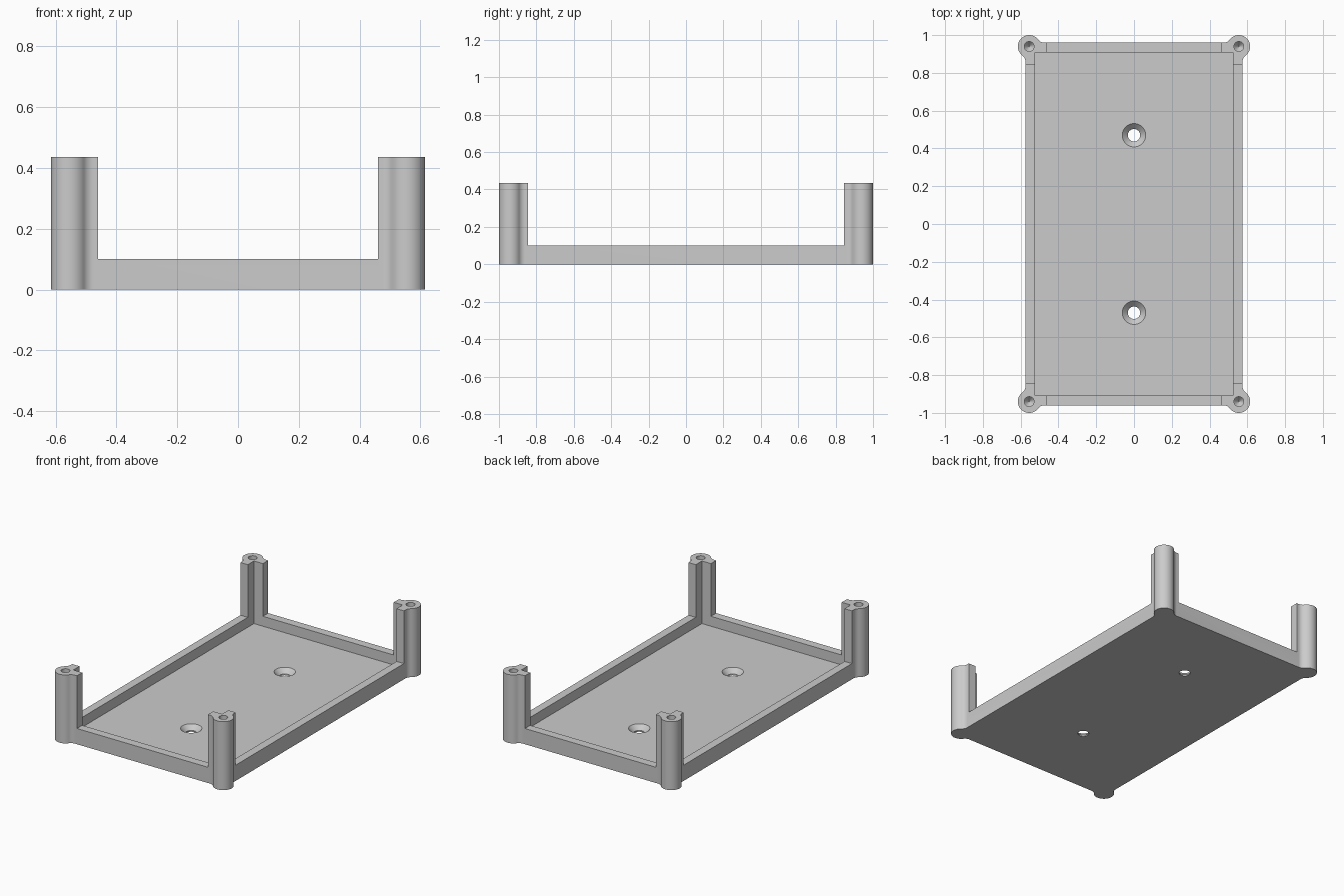
import bpy, bmesh, math
from mathutils import Vector

if "Cube" in bpy.data.objects:
    bpy.data.objects.remove(bpy.data.objects["Cube"], do_unlink=True)

# Main dimensions
POST_X, POST_Y, POST_R, POST_H = 0.555, 0.94, 0.06, 0.435
FILLET = 0.04
WALL_H, FLOOR = 0.10, 0.037
INNER_X, INNER_Y = 0.523, 0.907
ARM_X, ARM_Y = 0.46, 0.845

grey = bpy.data.materials.new("light_grey")
grey.use_nodes = True
grey.diffuse_color = (0.6, 0.6, 0.6, 1)
grey.node_tree.nodes["Principled BSDF"].inputs["Base Color"].default_value = (0.6, 0.6, 0.6, 1)


def make_object(name, bm):
    bmesh.ops.recalc_face_normals(bm, faces=bm.faces)
    mesh = bpy.data.meshes.new(name)
    bm.to_mesh(mesh)
    bm.free()
    mesh.materials.append(grey)
    obj = bpy.data.objects.new(name, mesh)
    bpy.context.collection.objects.link(obj)
    return obj


def arc(cx, cy, r, start, end, steps):
    angles = [math.radians(start + (end - start) * i / steps) for i in range(steps + 1)]
    return [(cx + r * math.cos(a), cy + r * math.sin(a)) for a in angles]


def box(name, x, y, low, high):
    bm = bmesh.new()
    bmesh.ops.create_cube(bm, size=1)
    for v in bm.verts:
        v.co = Vector((v.co.x * 2 * x, v.co.y * 2 * y, low if v.co.z < 0 else high))
    return make_object(name, bm)


def lathe(name, cx, cy, profile, sides=40):
    """Solid of revolution about a vertical axis from (radius, z) points."""
    bm = bmesh.new()
    rings = []
    for r, z in profile:
        rings.append([bm.verts.new((x, y, z)) for x, y in arc(cx, cy, r, 0, 360, sides)[:-1]])
    for low, high in zip(rings, rings[1:]):
        for i in range(sides):
            j = (i + 1) % sides
            bm.faces.new((low[i], low[j], high[j], high[i]))
    bm.faces.new(rings[0][::-1])
    bm.faces.new(rings[-1])
    return make_object(name, bm)


# Footprint: one rounded post corner with hollow fillets, mirrored to all four
touch = math.degrees(math.atan2(0.08, 0.06))
corner = arc(POST_X + 0.06, POST_Y - 0.08, FILLET, 180, 180 - touch, 8)
corner += arc(POST_X, POST_Y, POST_R, -touch, 90 + touch, 32)[1:]
corner += arc(POST_X - 0.08, POST_Y + 0.06, FILLET, 270 + touch, 270, 8)[1:]
outline = []
for sx, sy in ((1, 1), (-1, 1), (-1, -1), (1, -1)):
    pts = [(x * sx, y * sy) for x, y in corner]
    outline += pts if sx * sy > 0 else pts[::-1]

bm = bmesh.new()
base = bm.faces.new([bm.verts.new((x, y, 0)) for x, y in outline])
top = bmesh.ops.extrude_face_region(bm, geom=[base])
bmesh.ops.translate(bm, vec=(0, 0, POST_H),
                    verts=[g for g in top["geom"] if isinstance(g, bmesh.types.BMVert)])
tray = make_object("mounting_tray", bm)

# Cutters: inner pocket, and the openings between the posts
cutters = [
    box("pocket_cutter", INNER_X, INNER_Y, FLOOR, 1),
    box("end_opening_cutter", ARM_X, 1.2, WALL_H, 1),
    box("side_opening_cutter", 1.2, ARM_Y, WALL_H, 1),
]
# Countersunk holes through the floor
for y in (-0.47, 0.47):
    cutters.append(lathe("floor_hole_cutter", 0, y,
                         [(0.033, -0.1), (0.033, 0.008), (0.062, FLOOR), (0.062, 0.08)]))
# Blind pilot holes in the post tops
for sx in (-1, 1):
    for sy in (-1, 1):
        cutters.append(lathe("pilot_hole_cutter", sx * POST_X, sy * POST_Y,
                             [(0.002, 0.12), (0.026, 0.15), (0.026, 0.5)], 24))

for cutter in cutters:
    cutter.hide_render = True
    mod = tray.modifiers.new(cutter.name, 'BOOLEAN')
    mod.operation = 'DIFFERENCE'
    mod.solver = 'EXACT'
    mod.object = cutter

# Keep the cut result and drop the cutters
bpy.context.view_layer.update()
result = bpy.data.meshes.new_from_object(tray.evaluated_get(bpy.context.evaluated_depsgraph_get()))
tray.modifiers.clear()
tray.data = result
for cutter in cutters:
    bpy.data.objects.remove(cutter, do_unlink=True)

# One material slot, smooth round faces with sharp edges kept
result.materials.clear()
result.materials.append(grey)
for p in result.polygons:
    p.material_index = 0
for o in bpy.context.selected_objects:
    o.select_set(False)
tray.select_set(True)
bpy.context.view_layer.objects.active = tray
bpy.ops.object.shade_smooth_by_angle(angle=math.radians(30))
